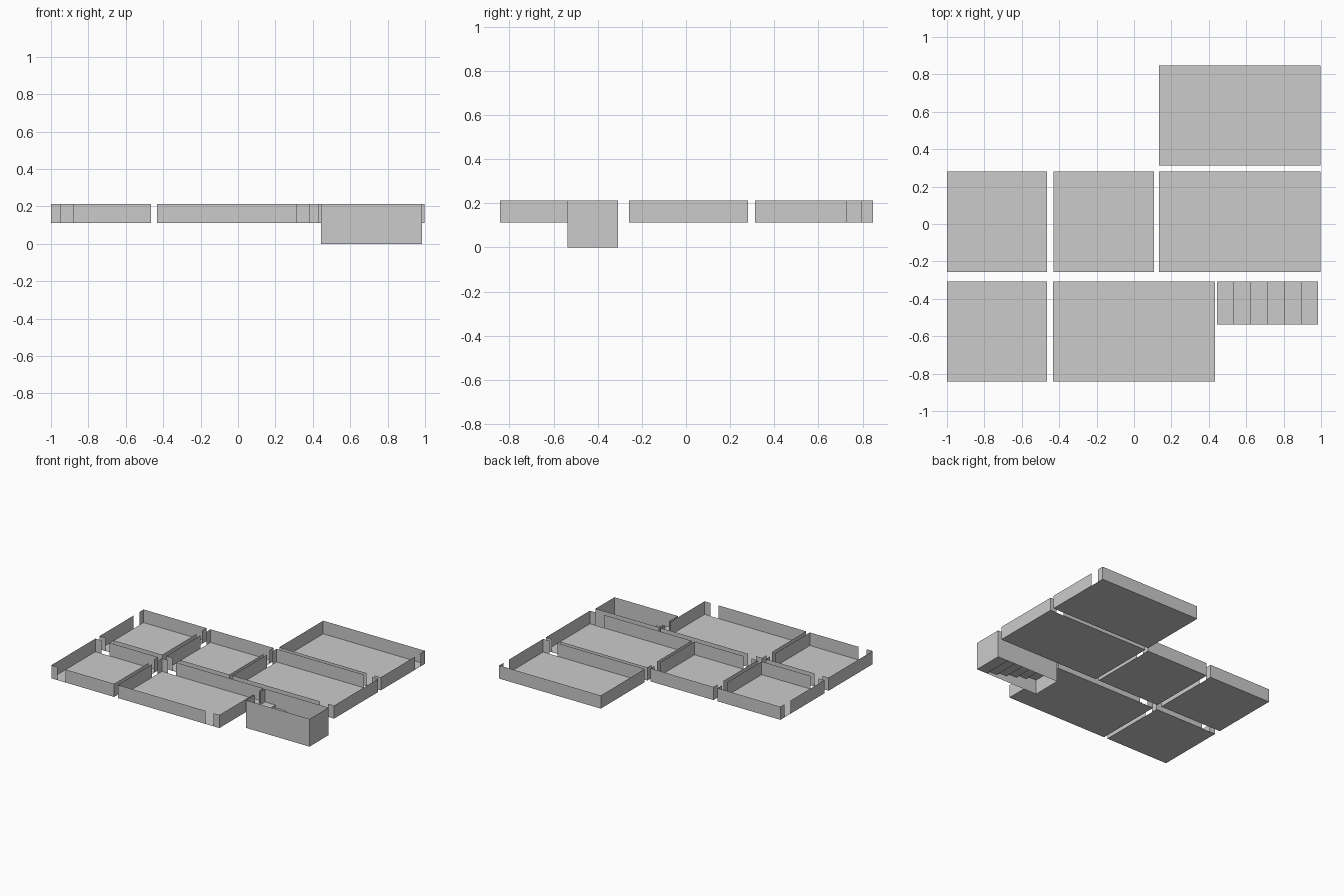
import bpy
import bmesh

cube = bpy.data.objects.get("Cube")
if cube:
    bpy.data.objects.remove(cube, do_unlink=True)

FLOOR, TOP = 0.112, 0.213      # floor level and wall top
OFFSET, DOOR = 0.052, 0.068    # doorway distance from corner and width

grey = bpy.data.materials.new("plain_grey")
grey.use_nodes = True
colour = (0.6, 0.6, 0.6, 1)
grey.diffuse_color = colour
grey.node_tree.nodes["Principled BSDF"].inputs["Base Color"].default_value = colour


def quad(bm, *points):
    bm.faces.new([bm.verts.new(p) for p in points])


def upright(bm, a, b, low, high):
    """Vertical sheet from plan point a to plan point b."""
    quad(bm, (*a, low), (*b, low), (*b, high), (*a, high))


def wall(bm, a, b, door=None, base=FLOOR):
    """Wall from a to b, with a doorway near its 'start' or 'end'."""
    if door is None:
        upright(bm, a, b, base, TOP)
        return
    if door == "end":
        a, b = b, a
    length = abs(b[0] - a[0]) + abs(b[1] - a[1])

    def along(d):
        return tuple(p + (q - p) * d / length for p, q in zip(a, b))

    near, far = along(OFFSET), along(OFFSET + DOOR)
    upright(bm, a, near, base, TOP)
    upright(bm, far, b, base, TOP)
    if base < FLOOR:
        upright(bm, near, far, base, FLOOR)


def walls(bm, x0, x1, y0, y1, doors, base=FLOOR):
    """Four walls; doors maps a side to the end its doorway is near."""
    sides = {
        "front": ((x0, y0), (x1, y0)),
        "back": ((x0, y1), (x1, y1)),
        "low_x": ((x0, y0), (x0, y1)),
        "high_x": ((x1, y0), (x1, y1)),
    }
    for side, (a, b) in sides.items():
        wall(bm, a, b, doors.get(side), base)


def finish(bm, name):
    bmesh.ops.remove_doubles(bm, verts=bm.verts, dist=0.0005)
    mesh = bpy.data.meshes.new(name)
    bm.to_mesh(mesh)
    bm.free()
    mesh.materials.append(grey)
    obj = bpy.data.objects.new(name, mesh)
    bpy.context.collection.objects.link(obj)


def room(name, x0, x1, y0, y1, **doors):
    bm = bmesh.new()
    quad(bm, (x0, y0, FLOOR), (x1, y0, FLOOR), (x1, y1, FLOOR), (x0, y1, FLOOR))
    walls(bm, x0, x1, y0, y1, doors)
    finish(bm, name)


# Open-topped rooms
S, E = "start", "end"
mid, front = (-0.257, 0.28), (-0.843, -0.307)
room("middle_right_room", -1, -0.465, *mid, front=S, low_x=E, high_x=E)
room("middle_room", -0.43, 0.107, *mid, front=S, low_x=E, high_x=E)
room("middle_left_room", 0.133, 0.998, *mid, front=E, back=E, low_x=E)
room("back_left_room", 0.133, 0.998, 0.312, 0.847, front=E, high_x=E)
room("front_right_room", -1, -0.465, *front, front=S, back=S, high_x=E)
room("front_room", -0.433, 0.432, *front, front=E, back=S, low_x=E, high_x=E)

# Walled stairwell stepping down toward +x
x0, x1, y0, y1, steps = 0.445, 0.985, -0.537, -0.307, 6
bm = bmesh.new()
walls(bm, x0, x1, y0, y1, {"low_x": E}, base=0)
run, rise = (x1 - x0) / steps, FLOOR / (steps - 1)
for i in range(steps):
    xa, xb, z = x0 + i * run, x0 + (i + 1) * run, FLOOR - i * rise
    quad(bm, (xa, y0, z), (xb, y0, z), (xb, y1, z), (xa, y1, z))
    if i < steps - 1:
        upright(bm, (xb, y0), (xb, y1), z - rise, z)
finish(bm, "stairwell")
